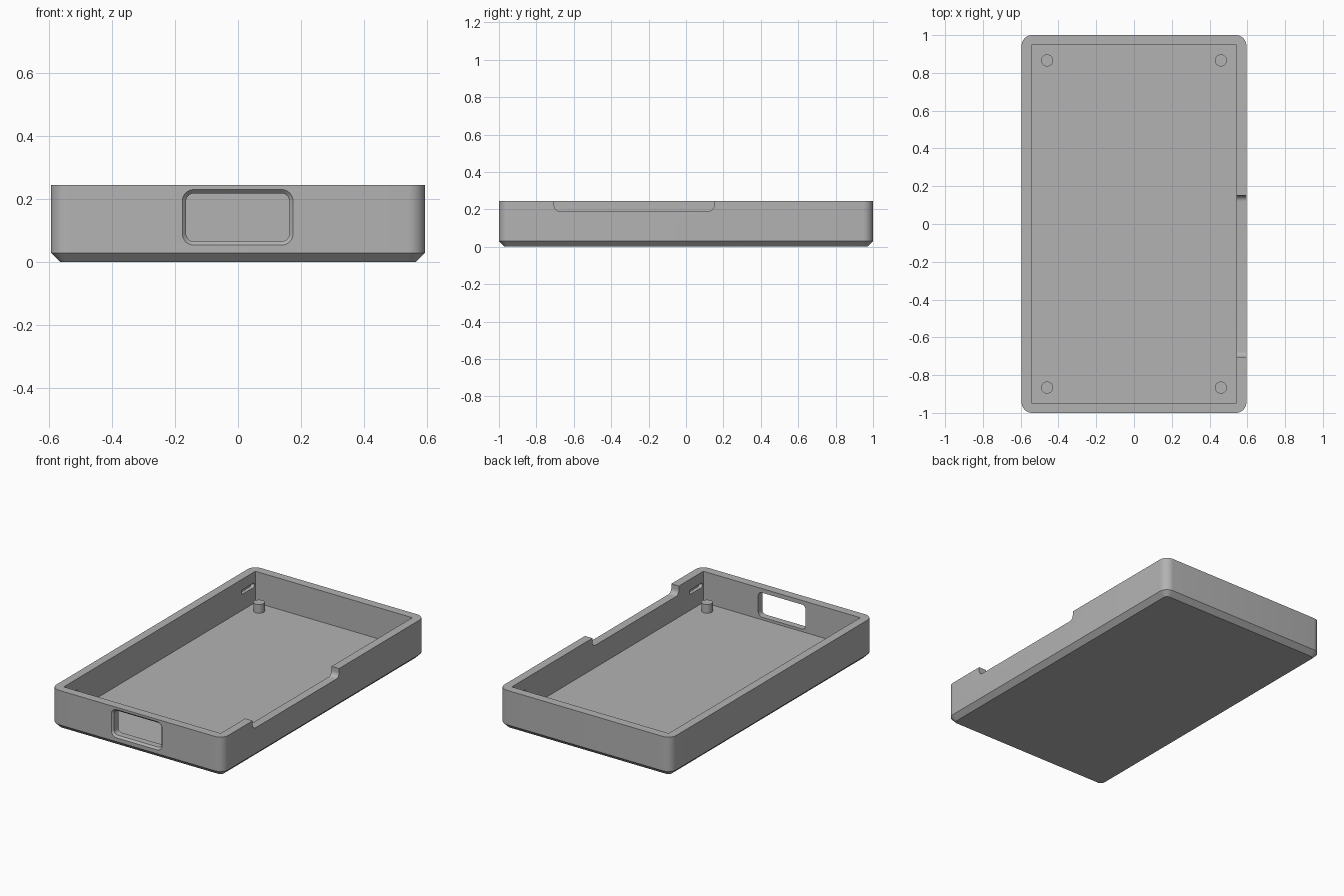
import bpy
import math
from mathutils import Vector

cube = bpy.data.objects.get("Cube")
if cube:
    bpy.data.objects.remove(cube, do_unlink=True)

grey = bpy.data.materials.new("plain grey")
grey.use_nodes = True
colour = (0.45, 0.45, 0.45, 1)
grey.diffuse_color = colour
grey.node_tree.nodes["Principled BSDF"].inputs["Base Color"].default_value = colour

HALF_X, HALF_Y, HEIGHT = 0.595, 1.0, 0.245
IN_X, IN_Y, FLOOR = 0.543, 0.947, 0.05
CHAMFER = 0.03


def rounded(a0, a1, b0, b1, radius, steps=8):
    """Counter-clockwise rounded rectangle as (a, b) pairs."""
    centres = [(a1 - radius, b1 - radius), (a0 + radius, b1 - radius),
               (a0 + radius, b0 + radius), (a1 - radius, b0 + radius)]
    points = []
    for quarter, (ca, cb) in enumerate(centres):
        for i in range(steps + 1):
            t = (quarter + i / steps) * math.pi / 2
            points.append((ca + radius * math.cos(t), cb + radius * math.sin(t)))
    return points


# Each plane maps a profile (a, b) and a depth d into the model
PLANES = {
    "top": lambda a, b, d: Vector((a, b, d)),
    "front": lambda a, b, d: Vector((a, -d, b)),
    "side": lambda a, b, d: Vector((d, a, b)),
}


def loft(name, sections, plane="top"):
    """Closed solid through (depth, profile) sections of increasing depth."""
    n = len(sections[0][1])
    verts = [PLANES[plane](a, b, d) for d, prof in sections for a, b in prof]
    faces = [tuple(reversed(range(n))),
             tuple(range(len(verts) - n, len(verts)))]
    for s in range(len(sections) - 1):
        for i in range(n):
            j = (i + 1) % n
            faces.append((s * n + i, s * n + j, (s + 1) * n + j, (s + 1) * n + i))
    mesh = bpy.data.meshes.new(name)
    mesh.from_pydata(verts, [], faces)
    mesh.materials.append(grey)
    obj = bpy.data.objects.new(name, mesh)
    bpy.context.collection.objects.link(obj)
    return obj


def activate(obj):
    bpy.ops.object.select_all(action="DESELECT")
    obj.select_set(True)
    bpy.context.view_layer.objects.active = obj


def cut(target, cutter):
    cutter.hide_render = True
    mod = target.modifiers.new(cutter.name, "BOOLEAN")
    mod.operation = "DIFFERENCE"
    mod.solver = "EXACT"
    mod.object = cutter
    activate(target)
    bpy.ops.object.modifier_apply(modifier=mod.name)
    bpy.data.objects.remove(cutter, do_unlink=True)


# Tray body: rounded corners and a chamfered bottom edge
full = rounded(-HALF_X, HALF_X, -HALF_Y, HALF_Y, 0.055)
base = rounded(-HALF_X + CHAMFER, HALF_X - CHAMFER,
               -HALF_Y + CHAMFER, HALF_Y - CHAMFER, 0.025)
tray = loft("tray", [(0, base), (CHAMFER, full), (HEIGHT, full)])

# Square-cornered cavity
inside = [(IN_X, IN_Y), (-IN_X, IN_Y), (-IN_X, -IN_Y), (IN_X, -IN_Y)]
cut(tray, loft("cavity_cutter", [(FLOOR, inside), (HEIGHT + 0.1, inside)]))

# Port in the front wall with a chamfered outer rim
inner = rounded(-0.165, 0.163, 0.066, 0.219, 0.025)
outer = rounded(-0.177, 0.175, 0.054, 0.231, 0.037)
cut(tray, loft("port_cutter", [(0.9, inner), (HALF_Y - 0.012, inner),
                               (HALF_Y, outer), (HALF_Y + 0.05, outer)], "front"))

# Long notch in the rim of the left wall
notch = rounded(-0.705, 0.15, 0.19, 0.4, 0.03)
cut(tray, loft("notch_cutter", [(0.45, notch), (0.7, notch)], "side"))

# Catch grooves inside both long walls, near the corners
for sx in (-1, 1):
    for sy in (-1, 1):
        y = sy * 0.873
        groove = rounded(y - 0.065, y + 0.065, 0.15, 0.178, 0.013, 4)
        depths = sorted((sx * 0.5, sx * (IN_X + 0.022)))
        cut(tray, loft("groove_cutter", [(d, groove) for d in depths], "side"))

activate(tray)
bpy.ops.object.shade_smooth_by_angle(angle=math.radians(30))

# Locating pegs on the floor
for side, sx in (("right", -1), ("left", 1)):
    for end, sy in (("front", -1), ("back", 1)):
        bpy.ops.mesh.primitive_cylinder_add(
            vertices=32, radius=0.032, depth=0.055,
            location=(sx * 0.46, sy * 0.866, FLOOR + 0.0275))
        peg = bpy.context.object
        peg.name = f"{end}_{side}_peg"
        peg.data.materials.append(grey)
        bpy.ops.object.shade_smooth_by_angle(angle=math.radians(30))
